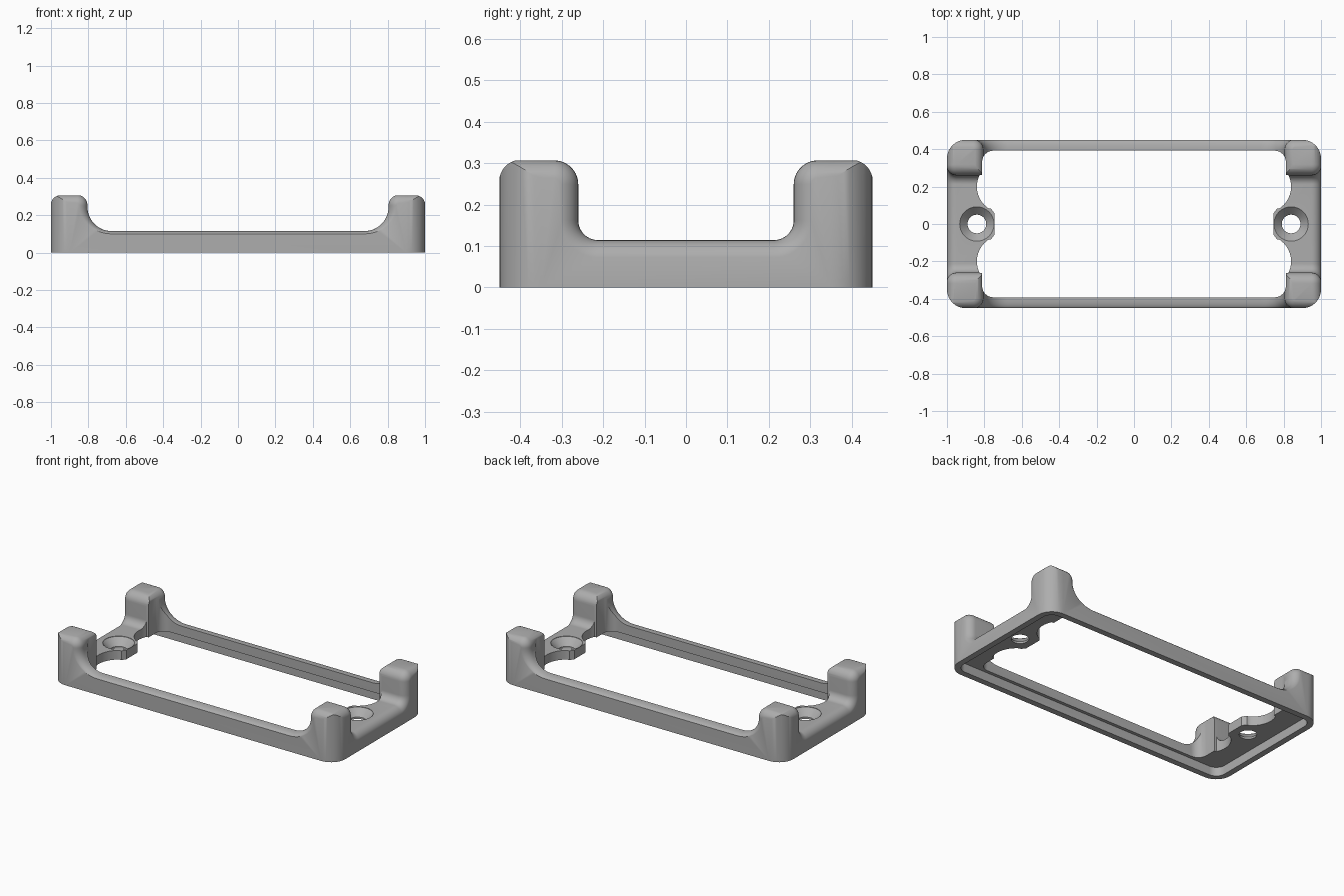
import bpy, bmesh
from math import sin, cos, pi, radians

if "Cube" in bpy.data.objects:
    bpy.data.objects.remove(bpy.data.objects["Cube"])

grey = bpy.data.materials.new("plain grey")
grey.use_nodes = True
grey.diffuse_color = (0.42, 0.42, 0.42, 1)
grey.node_tree.nodes["Principled BSDF"].inputs["Base Color"].default_value = grey.diffuse_color


def arc(cx, cy, rx, ry, a0, a1, n=10):
    angles = [radians(a0 + (a1 - a0) * i / n) for i in range(n + 1)]
    return [(cx + rx * cos(a), cy + ry * sin(a)) for a in angles]


def loft(name, rings):
    """Closed solid through rings that share a point count."""
    bm = bmesh.new()
    loops = [[bm.verts.new(p) for p in ring] for ring in rings]
    for a, b in zip(loops, loops[1:]):
        for i in range(len(a)):
            j = (i + 1) % len(a)
            bm.faces.new((a[i], a[j], b[j], b[i]))
    bm.faces.new(loops[0][::-1])
    bm.faces.new(loops[-1])
    bmesh.ops.recalc_face_normals(bm, faces=bm.faces)
    mesh = bpy.data.meshes.new(name)
    bm.to_mesh(mesh)
    bm.free()
    mesh.materials.append(grey)
    obj = bpy.data.objects.new(name, mesh)
    bpy.context.collection.objects.link(obj)
    return obj


def prism(name, outline, z0, z1):
    return loft(name, [[(x, y, z) for x, y in outline] for z in (z0, z1)])


def rounded_rect(hx, hy, r):
    pts = []
    for k, (sx, sy) in enumerate([(1, 1), (-1, 1), (-1, -1), (1, -1)]):
        pts += arc(sx * (hx - r), sy * (hy - r), r, r, 90 * k, 90 * k + 90)
    return pts


def silhouette(d, face, top, rail, r_top, r_low, keep):
    """Two posts joined by a low rail, shrunk by d for the edge rounding."""
    half = [(1.3, -0.1), (1.3, top - d)]
    half += arc(face + r_top, top - r_top, r_top - d, r_top - d, 90, 180)
    half += arc(face - r_low, rail + r_low, r_low + d, r_low + keep * d, 0, -90, 14)
    return half + [(-u, z) for u, z in reversed(half)]


def rounded_stations(half, r, n=8):
    """Depth stations with the shrink that gives a rounded outer edge."""
    side = [(half - r + r * sin(t), r * (1 - cos(t)))
            for t in (pi / 2 * i / n for i in range(n + 1))]
    return [(-p, d) for p, d in reversed(side)] + side


def combine(obj, tool, operation):
    mod = obj.modifiers.new(operation, "BOOLEAN")
    mod.operation, mod.solver, mod.object = operation, "EXACT", tool
    bpy.context.view_layer.objects.active = obj
    bpy.ops.object.modifier_apply(modifier=mod.name)
    bpy.data.objects.remove(tool)


# Outer block, shaped by the long-side and end silhouettes
frame = prism("frame", rounded_rect(1, 0.45, 0.1), 0, 0.4)
long_sides = loft("long_sides", [
    [(u, p, z) for u, z in silhouette(d, 0.805, 0.308, 0.115, 0.055, 0.13, 0.35)]
    for p, d in rounded_stations(0.451, 0.052)])
combine(frame, long_sides, "INTERSECT")
ends = loft("ends", [
    [(p, u, z) for u, z in silhouette(d, 0.26, 0.3065, 0.114, 0.058, 0.048, 1)]
    for p, d in rounded_stations(1.001, 0.052)])
combine(frame, ends, "INTERSECT")

# Central opening with scallops that leave a screw tab at each end
quarter = [(0.746, 0.057), (0.764, 0.082)]
quarter += arc(0.7, 0.2, 0.14, 0.14, -56, 26, 16) + [(0.812, 0.262)]
quarter += arc(0.752, 0.332, 0.06, 0.06, 0, 90)
half = quarter + [(-x, y) for x, y in reversed(quarter)]
opening = half + [(x, -y) for x, y in reversed(half)]
combine(frame, prism("opening", opening, -0.2, 0.6), "DIFFERENCE")

# Shallow recess under the frame
combine(frame, prism("recess", rounded_rect(0.962, 0.412, 0.06), -0.2, 0.056), "DIFFERENCE")

# Countersunk screw holes
for s in (-1, 1):
    rings = [[(x, y, z) for x, y in arc(s * 0.84, 0, r, r, 0, 348.75, 31)]
             for r, z in ((0.05, -0.1), (0.05, 0.068), (0.092, 0.112), (0.092, 0.3))]
    combine(frame, loft("screw_hole", rings), "DIFFERENCE")

bpy.ops.object.select_all(action="DESELECT")
frame.select_set(True)
bpy.context.view_layer.objects.active = frame
bpy.ops.object.shade_smooth_by_angle(angle=radians(32))
